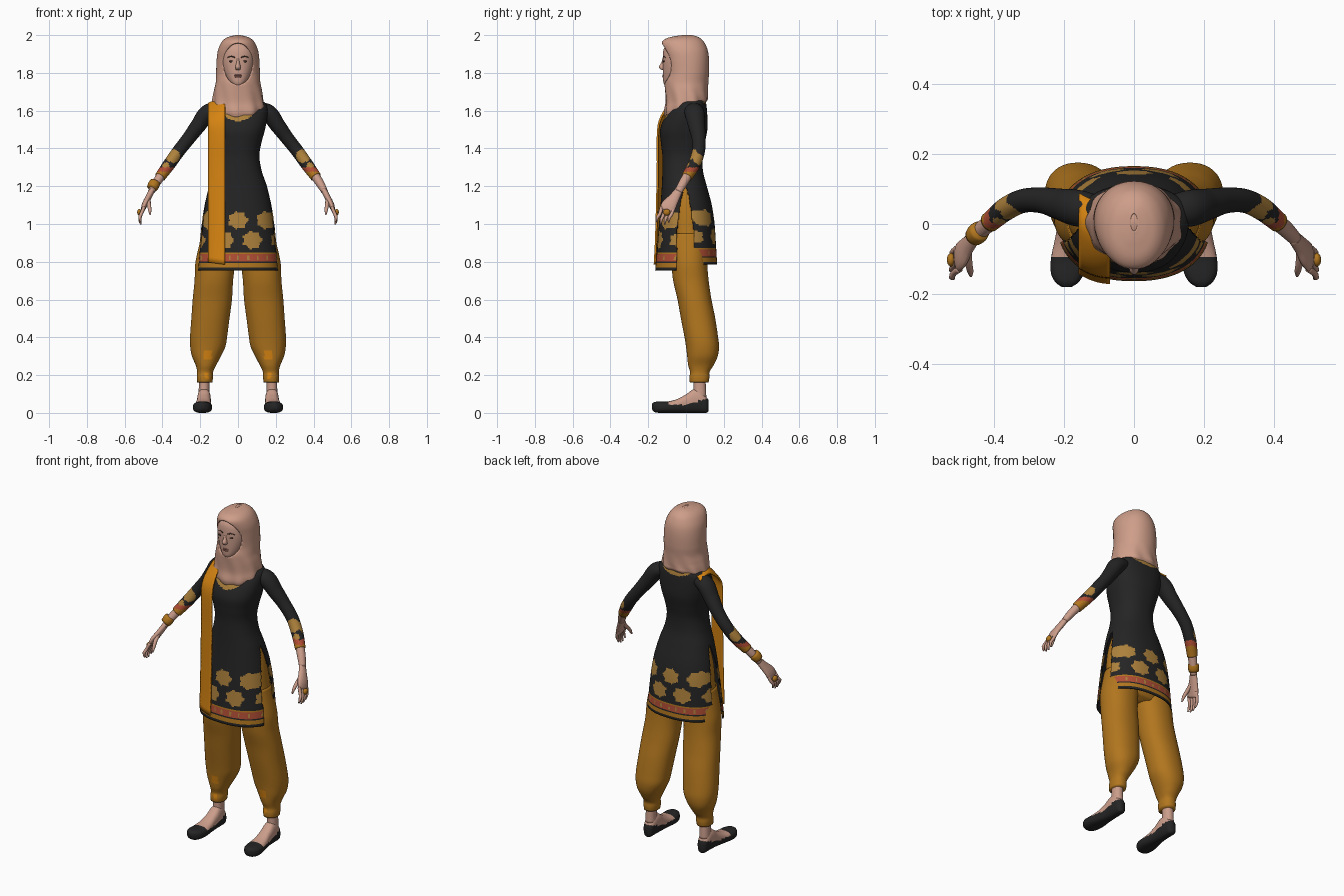
import bpy, bmesh, math
from mathutils import Vector

if "Cube" in bpy.data.objects:
    bpy.data.objects.remove(bpy.data.objects["Cube"])


def mat(name, *rgb):
    m = bpy.data.materials.new(name)
    m.use_nodes = True
    m.diffuse_color = (*rgb, 1)
    m.node_tree.nodes["Principled BSDF"].inputs["Base Color"].default_value = (*rgb, 1)
    return m


black = mat("black cloth", .018, .018, .018)
gold = mat("flower gold", .42, .22, .045)
red = mat("border red", .44, .075, .035)
ochre = mat("trouser ochre", .44, .18, .013)
orange = mat("scarf orange", .67, .23, .006)
veil = mat("veil beige", .62, .34, .25)
skin = mat("skin", .6, .34, .26)
lip = mat("lip rose", .38, .15, .12)
brown = mat("eye brown", .07, .04, .03)


def smooth_rows(rows, step):
    """Resample rows of numbers along a smooth spline."""
    rows = [Vector(r) for r in rows]
    L = [0]
    for a, b in zip(rows, rows[1:]):
        L.append(L[-1] + (b - a).length)
    last = len(rows) - 1

    def slope(i):
        a, b = max(i - 1, 0), min(i + 1, last)
        return (rows[b] - rows[a]) / (L[b] - L[a])
    out = []
    for i in range(last):
        h = L[i + 1] - L[i]
        k = max(1, math.ceil(h / step))
        for j in range(k):
            t = j / k
            s = t * t * (3 - 2 * t)
            out.append(rows[i] * (1 - s) + rows[i + 1] * s
                       + slope(i) * h * t * (1 - t) ** 2 - slope(i + 1) * h * t * t * (1 - t))
    return out + [rows[-1]]


def skin_rings(name, rings, mats, rule=None, cut=None, caps=True, closed=True, mirror=False, thick=0):
    """Bridge rings of points into one smooth surface."""
    bm = bmesh.new()
    vs = [[bm.verts.new(p) for p in r] for r in rings]
    n = len(vs[0])
    for a, b in zip(vs, vs[1:]):
        for j in range(n if closed else n - 1):
            k = (j + 1) % n
            bm.faces.new((a[j], a[k], b[k], b[j]))
    if caps:
        bm.faces.new(vs[0])
        bm.faces.new(vs[-1])
    bmesh.ops.recalc_face_normals(bm, faces=bm.faces)
    if cut:
        gone = [f for f in bm.faces if cut(*f.calc_center_median())]
        bmesh.ops.delete(bm, geom=gone, context='FACES')
    for f in bm.faces:
        f.smooth = True
        if rule:
            f.material_index = rule(*f.calc_center_median())
    me = bpy.data.meshes.new(name)
    bm.to_mesh(me)
    bm.free()
    for m in mats:
        me.materials.append(m)
    ob = bpy.data.objects.new(name, me)
    bpy.context.collection.objects.link(ob)
    if thick:
        mod = ob.modifiers.new("thickness", 'SOLIDIFY')
        mod.thickness, mod.offset, mod.material_offset = thick, -1, -9
    if mirror:
        ob.modifiers.new("mirror", 'MIRROR')
    return ob


def power(v, p):
    return math.copysign(abs(v) ** (2 / p), v)


def loft(name, rows, mats, n=32, step=.02, p=2.2, axis='z', warp=None, **kw):
    """Rows are (position on axis, centre x, half width, low, high)."""
    rings = []
    for t, c, r, lo, hi in smooth_rows(rows, step):
        ring = []
        for j in range(n):
            a = math.tau * (j + .5) / n
            x = c + r * power(math.cos(a), p)
            w = (lo + hi) / 2 + (hi - lo) / 2 * power(math.sin(a), p)
            q = Vector((x, w, t) if axis == 'z' else (x, t, w))
            ring.append(warp(q, a) if warp else q)
        rings.append(ring)
    return skin_rings(name, rings, mats, **kw)


def tube(name, rows, mats, n=16, step=.015, **kw):
    """Rows are (x, y, z, thickness radius, breadth radius)."""
    pts = smooth_rows(rows, step)
    rings = []
    for i, q in enumerate(pts):
        c = q.to_3d() if len(q) == 3 else Vector(q[:3])
        T = (Vector(pts[min(i + 1, len(pts) - 1)][:3]) - Vector(pts[max(i - 1, 0)][:3])).normalized()
        Y = Vector((0, 1, 0))
        U = (Y - T * Y.dot(T)).normalized()
        V = T.cross(U)
        angles = [math.tau * j / n for j in range(n)]
        rings.append([c + U * q[4] * math.sin(a) + V * q[3] * math.cos(a) for a in angles])
    return skin_rings(name, rings, mats, **kw)


def ball(name, loc, scale, m, mirror=False):
    x, y, z = loc
    a, b, c = scale
    turns = [math.pi * k / 10 for k in range(11)]
    rows = [(z - c * math.cos(t), x, a * math.sin(t) + .0001, y - b * math.sin(t) - .0001,
             y + b * math.sin(t) + .0001) for t in turns]
    return loft(name, rows, [m], n=16, step=1, p=2, mirror=mirror)


# Tunic: back hem sits higher, flowers and border are set by height
def hem_lift(y, z):
    return .03 * max(0, 1.2 - z) / .44 * min(1, max(0, y / .04))


def tunic_rule(x, y, z):
    if z > 1.5:
        w, top, h = (.11, 1.66, .115) if y < 0 else (.1, 1.67, .045)
        return 1 if (x / w) ** 2 + ((z - top) / h) ** 2 < 1 else 0
    z -= hem_lift(y, z)
    if z < .852:
        if z < .774 or .793 < z < .8:
            return 0
        if z < .793 or z > .844:
            return 3
        return 1 if x % .05 < .01 and .812 < z < .834 else 2
    for zc, off in ((1.02, 0), (.915, .075)):
        dx, dz = (x - off + .075) % .15 - .075, z - zc
        if math.hypot(dx, dz * 1.12) < .05 + .005 * math.cos(7 * math.atan2(dz, dx)):
            return 1
    return 0


def tunic_warp(q, a):
    q.z += hem_lift(q.y, q.z)
    return q


def slit(x, y, z):
    return z < 1.2 and abs(x) > .1 and abs(y + .004) < .046 * min(1, (1.2 - z) / .25) ** .6


loft("tunic", [
    (1.685, 0, .07, -.02, .085), (1.66, 0, .115, -.045, .1), (1.63, 0, .152, -.07, .108),
    (1.57, 0, .155, -.11, .113), (1.5, 0, .143, -.137, .113), (1.43, 0, .124, -.133, .1),
    (1.36, 0, .113, -.125, .088), (1.28, 0, .126, -.125, .09), (1.2, 0, .153, -.128, .11),
    (1.1, 0, .177, -.135, .135), (1, 0, .193, -.143, .15), (.88, 0, .207, -.152, .158),
    (.755, 0, .218, -.163, .165)], [black, gold, red, ochre],
    n=192, step=.008, p=2.3, warp=tunic_warp, rule=tunic_rule, cut=slit, caps=False, thick=.005)


# Sleeves with flower patches and cuffs
def sleeve_rule(x, y, z):
    if z < 1.277:
        return 3
    if z < 1.3:
        return 2
    c = Vector((x, y, z))
    spots = ((.345, .03, 1.36), .038), ((.38, .07, 1.345), .034), ((.385, .0, 1.31), .022)
    return 1 if any((c - Vector(s)).length < r for s, r in spots) else 0


tube("sleeves", [
    (.1, .035, 1.61, .035, .045), (.16, .045, 1.588, .045, .052), (.21, .056, 1.522, .041, .045),
    (.26, .067, 1.455, .036, .037), (.315, .066, 1.385, .034, .034),
    (.365, .043, 1.315, .033, .033), (.412, .005, 1.25, .029, .029)],
    [black, gold, red, ochre], n=40, step=.008, rule=sleeve_rule, mirror=True)

# Forearms, hands and jewellery
tube("forearms", [(.38, .03, 1.295, .025, .025), (.43, -.012, 1.222, .023, .024),
                  (.46, -.042, 1.17, .017, .021)], [skin], mirror=True)
tube("palms", [(.452, -.034, 1.185, .016, .02), (.475, -.062, 1.14, .016, .029),
               (.495, -.09, 1.1, .015, .04), (.505, -.103, 1.07, .01, .038)], [skin], mirror=True)
for i in range(4):
    y0, y1 = -.128 + .021 * i, -.152 + .021 * i
    drop = (.012, .0, .0, .01)[i]
    tube(f"finger_{i + 1}", [(.497, y0, 1.09, .009, .01), (.514, y0 - .012, 1.05, .009, .009),
                             (.52, y1, 1.022 + drop, .008, .008), (.514, y1 - .003, .998 + drop, .004, .004)],
         [skin], n=10, mirror=True)
tube("thumbs", [(.475, -.075, 1.135, .012, .012), (.472, -.11, 1.105, .011, .011),
                (.467, -.135, 1.075, .009, .009), (.465, -.148, 1.05, .004, .004)],
     [skin], n=10, mirror=True)
ball("rings", (.522, -.102, 1.062), (.012, .019, .017), ochre, True)
tube("bracelet", [(-.438, -.018, 1.222, .028, .028), (-.447, -.027, 1.205, .031, .031),
                  (-.457, -.037, 1.188, .027, .027)], [ochre], n=24)

# Scarf strip over the right shoulder
scarf = []
for y, z in smooth_rows([(.06, 1.66), (-.02, 1.675), (-.08, 1.64), (-.13, 1.57), (-.148, 1.5), (-.15, 1.3),
                         (-.154, 1.1), (-.16, .9), (-.166, .785)], .03):
    drop = .05 * min(1, max(0, (z - 1.5) / .15))
    us = [k / 8 for k in range(9)]
    scarf.append([(-.068 - .088 * u, y + .028 * u * u, z - drop * u + .012 * u) for u in us])
strip = skin_rings("scarf", scarf, [orange], caps=False, closed=False, thick=.01)
strip.modifiers["thickness"].offset = 0


# Baggy trousers with small knee patches
def patch(x, y, z):
    high = .285 < z < .33 and abs(x - .158) < .02
    low = .185 < z < .215 and abs(x - .165) < .01
    return 1 if y < .05 and (high or low) else 0


loft("trouser_seat", [(1.24, 0, .115, -.08, .07), (1.1, 0, .164, -.1, .11), (.97, 0, .184, -.1, .125),
                      (.87, 0, .19, -.085, .12), (.8, 0, .15, -.05, .09)], [ochre], n=48)
loft("trouser_legs", [
    (.95, .1, .09, -.085, .11), (.8, .12, .105, -.078, .112), (.7, .128, .102, -.068, .12),
    (.6, .136, .104, -.045, .135), (.5, .146, .101, -.027, .155), (.4, .156, .098, -.008, .17),
    (.35, .16, .093, 0, .175), (.3, .167, .077, .006, .168), (.25, .17, .053, .012, .145),
    (.215, .174, .042, .022, .124), (.19, .175, .043, .018, .124), (.162, .176, .04, .02, .12)],
    [ochre, orange], n=56, step=.012, rule=patch, mirror=True)


# Ankles, feet and flat shoes
def shoe_rule(x, y, z):
    return 1 if y < -.092 or z < .043 + .3 * max(0, y) else 0


loft("ankles", [(.24, .176, .03, .035, .1), (.13, .18, .028, .04, .106), (.08, .18, .03, .035, .108)],
     [skin], n=24, mirror=True)
loft("feet", [
    (.12, .18, .012, .008, .068), (.107, .18, .027, 0, .085), (.075, .18, .034, 0, .12),
    (.04, .18, .036, 0, .125), (0, .181, .037, 0, .098), (-.05, .184, .043, 0, .072),
    (-.1, .187, .05, 0, .06), (-.14, .19, .047, 0, .06), (-.165, .191, .034, .004, .058),
    (-.18, .192, .014, .018, .05)], [skin, black], n=48, step=.007, p=2.6, axis='y',
    rule=shoe_rule, mirror=True)

# Head and face
loft("head", [
    (1.728, 0, .02, -.108, -.03), (1.745, 0, .042, -.119, 0), (1.78, 0, .066, -.122, .04),
    (1.83, 0, .083, -.123, .06), (1.88, 0, .09, -.123, .07), (1.93, 0, .086, -.117, .07),
    (1.965, 0, .06, -.09, .05)], [skin], n=48, p=2.3)
loft("nose", [(1.885, 0, .007, -.122, -.1), (1.855, 0, .009, -.131, -.1), (1.832, 0, .014, -.144, -.1),
              (1.82, 0, .014, -.137, -.1), (1.814, 0, .008, -.124, -.1)], [skin], n=16, step=.006)
ball("upper_lip", (0, -.119, 1.787), (.022, .006, .005), lip)
ball("lower_lip", (0, -.119, 1.779), (.018, .007, .005), lip)
ball("eyes", (.035, -.116, 1.861), (.014, .005, .0055), brown, True)
tube("eyebrows", [(.016, -.121, 1.881, .003, .002), (.036, -.119, 1.888, .003, .002),
                  (.056, -.109, 1.881, .002, .002)], [brown], n=8, mirror=True)


# Veil: soft folds below the chin, front drape lower than the back
def veil_warp(q, a):
    low = max(0, 1.76 - q.z)
    fold = 1 + .22 * low * math.sin(9 * a + 22 * q.z)
    q.x, q.y = q.x * fold, q.y * fold
    if q.z < 1.7:
        q.z += (1.7 - q.z) * max(-.42, min(.45, q.y * 4))
    return q


def opening(x, z):
    return (x / .08) ** 2 + ((z - 1.848) / .11) ** 2


hood = loft("veil", [
    (2, 0, .01, -.02, .03), (1.994, 0, .04, -.06, .055), (1.982, 0, .068, -.105, .078),
    (1.96, 0, .089, -.128, .098), (1.92, 0, .106, -.124, .115), (1.87, 0, .113, -.112, .122),
    (1.8, 0, .116, -.105, .122), (1.75, 0, .118, -.114, .118), (1.71, 0, .126, -.112, .116),
    (1.66, 0, .134, -.108, .115), (1.625, 0, .136, -.115, .114), (1.605, 0, .125, -.108, .105)],
    [veil], n=128, step=.008, p=2.1, warp=veil_warp, caps=False, thick=.01,
    cut=lambda x, y, z: z > 1.994 and abs(x) < 0 or y < -.02 and opening(x, z) < 1)
bm = bmesh.new()
bm.from_mesh(hood.data)
for v in bm.verts:
    if v.is_boundary and v.co.y < -.02 and 1.72 < v.co.z < 1.98:
        s = 1 / math.sqrt(opening(v.co.x, v.co.z))
        v.co.x, v.co.z = v.co.x * s, 1.848 + (v.co.z - 1.848) * s
bm.to_mesh(hood.data)
bm.free()
ball("veil_crown", (0, .005, 1.982), (.04, .04, .018), veil)
